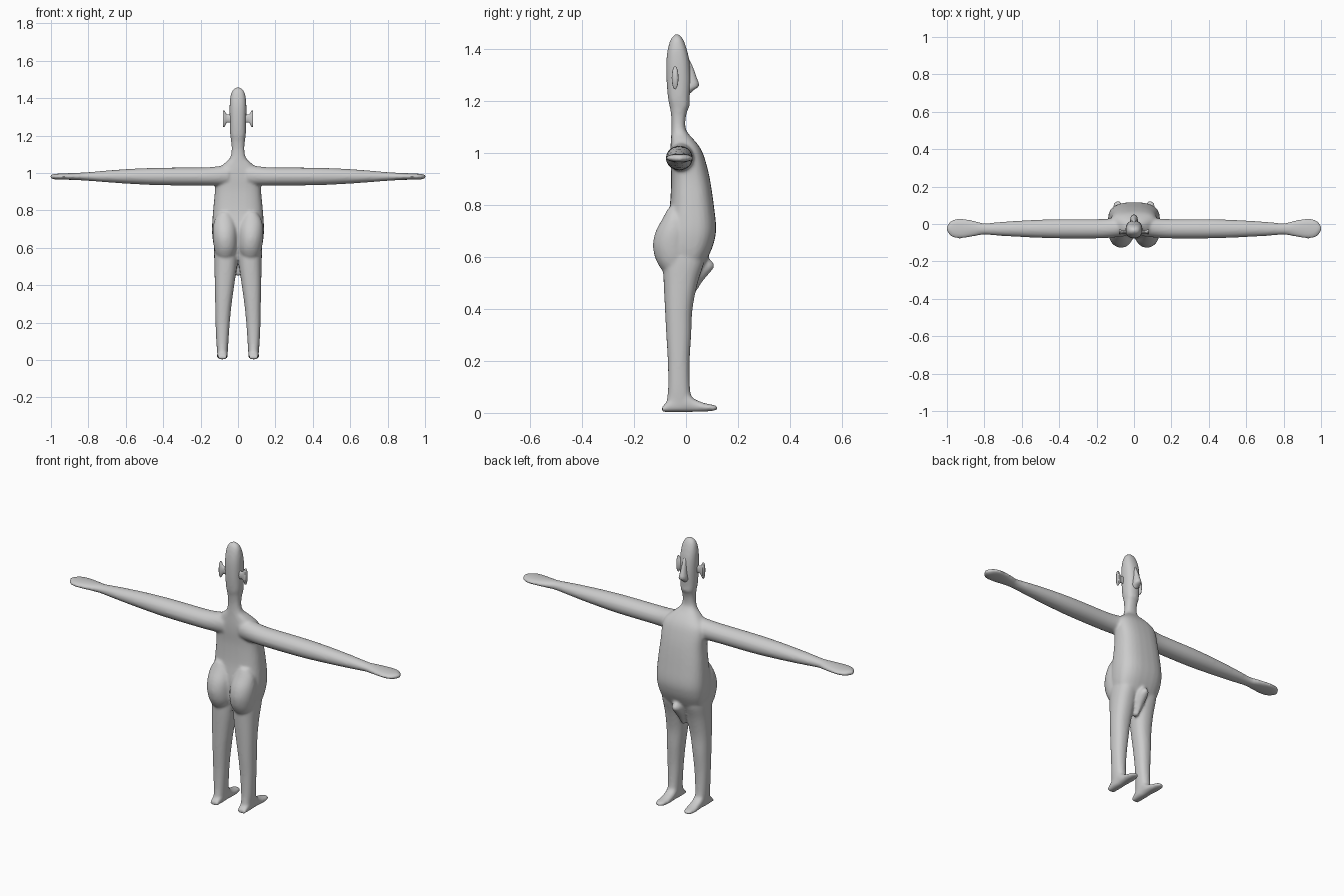
import bpy, bmesh, math
from mathutils import Vector

skin = bpy.data.materials.new("plain grey")
skin.diffuse_color = (0.6, 0.6, 0.6, 1)


def cubic(a, b, c, d, t):
    return b + (c - a) * t / 2 + (2*a - 5*b + 4*c - d) * t*t / 2 + (3*b - a - 3*c + d) * t**3 / 2


def loft(bm, axis, rows, power=2.0, steps=4, sides=28):
    """Closed skin over rows of (position, u min, u max, v min, v max)."""
    fine = []
    for i in range(len(rows) - 1):
        four = [rows[max(i - 1, 0)], rows[i], rows[i + 1], rows[min(i + 2, len(rows) - 1)]]
        for s in range(steps):
            fine.append([cubic(*[r[k] for r in four], s / steps) for k in range(5)])
    fine.append(rows[-1])
    rings = []
    for p, u0, u1, v0, v1 in fine:
        ring = []
        for j in range(sides):
            a = 2 * math.pi * j / sides
            c, s = math.cos(a), math.sin(a)
            u = (u0 + u1) / 2 + (u1 - u0) / 2 * math.copysign(abs(c) ** (2 / power), c)
            v = (v0 + v1) / 2 + (v1 - v0) / 2 * math.copysign(abs(s) ** (2 / power), s)
            ring.append(bm.verts.new({'x': (p, u, v), 'y': (u, p, v), 'z': (u, v, p)}[axis]))
        rings.append(ring)
    faces = [bm.faces.new(rings[0]), bm.faces.new(rings[-1][::-1])]
    for a, b in zip(rings, rings[1:]):
        for j in range(sides):
            k = (j + 1) % sides
            faces.append(bm.faces.new((a[j], b[j], b[k], a[k])))
    bmesh.ops.recalc_face_normals(bm, faces=faces)


def mirrored(rows, side, axis):
    """Flip rows to the left side of the body."""
    if side > 0:
        return rows
    if axis == 'x':
        return [(-p, a, b, c, d) for p, a, b, c, d in rows]
    return [(p, -b, -a, c, d) for p, a, b, c, d in rows]


def finish(bm, name):
    mesh = bpy.data.meshes.new(name)
    bm.to_mesh(mesh)
    bm.free()
    mesh.materials.append(skin)
    for p in mesh.polygons:
        p.use_smooth = True
    ob = bpy.data.objects.new(name, mesh)
    bpy.context.collection.objects.link(ob)
    return ob


bm = bmesh.new()

# torso with round belly
loft(bm, 'z', [
    (0.535, -0.06, 0.06, -0.05, 0.04), (0.56, -0.11, 0.11, -0.06, 0.062),
    (0.60, -0.127, 0.127, -0.07, 0.085), (0.65, -0.136, 0.136, -0.075, 0.106),
    (0.71, -0.139, 0.139, -0.075, 0.116), (0.80, -0.133, 0.133, -0.062, 0.107),
    (0.90, -0.124, 0.124, -0.057, 0.092), (0.97, -0.124, 0.124, -0.06, 0.075),
    (1.01, -0.115, 0.115, -0.06, 0.06), (1.04, -0.085, 0.085, -0.058, 0.04),
    (1.07, -0.05, 0.05, -0.056, 0.012)], 2.7)

# neck and head
loft(bm, 'z', [
    (1.02, -0.085, 0.085, -0.06, 0.045), (1.055, -0.06, 0.06, -0.058, 0.025),
    (1.09, -0.039, 0.039, -0.056, 0.0), (1.13, -0.034, 0.034, -0.056, -0.002),
    (1.165, -0.036, 0.036, -0.06, 0.006), (1.18, -0.038, 0.038, -0.063, 0.014),
    (1.21, -0.042, 0.042, -0.069, 0.014), (1.28, -0.044, 0.044, -0.075, 0.018),
    (1.35, -0.045, 0.045, -0.076, 0.014), (1.40, -0.042, 0.042, -0.07, 0.003),
    (1.435, -0.033, 0.033, -0.06, -0.01), (1.452, -0.019, 0.019, -0.048, -0.022),
    (1.458, -0.005, 0.005, -0.038, -0.03)], 2.4)

# groin bulge
loft(bm, 'z', [
    (0.45, -0.008, 0.008, 0.0, 0.03), (0.50, -0.022, 0.022, 0.0, 0.06),
    (0.53, -0.03, 0.03, 0.0, 0.083), (0.565, -0.03, 0.03, 0.0, 0.11),
    (0.595, -0.022, 0.022, 0.0, 0.09)])

for side in (1, -1):
    # arms ending in flat paddle hands
    loft(bm, 'x', mirrored([
        (0.05, -0.066, 0.035, 0.93, 1.045), (0.12, -0.073, 0.03, 0.932, 1.034),
        (0.20, -0.077, 0.026, 0.933, 1.029), (0.40, -0.077, 0.026, 0.934, 1.028),
        (0.55, -0.072, 0.021, 0.94, 1.023), (0.70, -0.064, 0.012, 0.95, 1.013),
        (0.80, -0.057, 0.004, 0.958, 1.004), (0.85, -0.065, 0.016, 0.961, 1.001),
        (0.92, -0.077, 0.029, 0.964, 0.998), (0.965, -0.073, 0.024, 0.965, 0.996),
        (0.99, -0.054, 0.005, 0.967, 0.993), (1.002, -0.033, -0.015, 0.973, 0.988)],
        side, 'x'))
    # legs
    loft(bm, 'z', mirrored([
        (0.01, 0.057, 0.109, -0.088, 0.015), (0.05, 0.054, 0.112, -0.074, 0.022),
        (0.10, 0.051, 0.116, -0.069, 0.015), (0.20, 0.044, 0.12, -0.07, 0.014),
        (0.30, 0.034, 0.122, -0.076, 0.02), (0.40, 0.02, 0.124, -0.081, 0.025),
        (0.50, 0.006, 0.126, -0.086, 0.045), (0.58, 0.001, 0.128, -0.088, 0.07),
        (0.63, 0.005, 0.125, -0.08, 0.07)], side, 'z'), 2.3)
    # feet
    loft(bm, 'y', mirrored([
        (-0.092, 0.06, 0.106, 0.004, 0.024), (-0.05, 0.056, 0.11, 0.003, 0.06),
        (0.0, 0.055, 0.111, 0.003, 0.08), (0.03, 0.055, 0.111, 0.004, 0.055),
        (0.07, 0.055, 0.113, 0.005, 0.038), (0.105, 0.062, 0.11, 0.008, 0.031),
        (0.121, 0.075, 0.097, 0.013, 0.025)], side, 'y'), 2.5)
    # buttocks
    loft(bm, 'z', mirrored([
        (0.535, 0.045, 0.085, -0.08, -0.02), (0.56, 0.018, 0.115, -0.1, 0.0),
        (0.60, 0.005, 0.128, -0.12, 0.02), (0.65, 0.004, 0.134, -0.127, 0.02),
        (0.70, 0.006, 0.135, -0.116, 0.02), (0.75, 0.02, 0.125, -0.089, 0.0),
        (0.79, 0.045, 0.1, -0.068, -0.02)], side, 'z'))

body = finish(bm, "body")
remesh = body.modifiers.new("blend parts", 'REMESH')
remesh.mode = 'VOXEL'
remesh.voxel_size = 0.007
remesh.use_smooth_shade = True
soften = body.modifiers.new("soften joins", 'SMOOTH')
soften.factor = 0.5
soften.iterations = 6

# wedge nose
bm = bmesh.new()
loft(bm, 'z', [
    (1.23, -0.012, 0.012, -0.01, 0.016), (1.245, -0.02, 0.02, -0.01, 0.033),
    (1.26, -0.021, 0.021, -0.01, 0.051), (1.29, -0.016, 0.016, -0.01, 0.041),
    (1.33, -0.012, 0.012, -0.01, 0.027), (1.365, -0.008, 0.008, -0.01, 0.01)], 2.2, 2, 12)
finish(bm, "nose")

# flared ears on short stems
for side, name in ((1, "right_ear"), (-1, "left_ear")):
    bm = bmesh.new()
    loft(bm, 'x', mirrored([
        (0.03, -0.052, -0.032, 1.265, 1.315), (0.055, -0.05, -0.034, 1.27, 1.312),
        (0.066, -0.052, -0.032, 1.258, 1.322), (0.074, -0.055, -0.029, 1.245, 1.335),
        (0.08, -0.054, -0.03, 1.248, 1.332)], side, 'x'), 2.0, 3, 20)
    finish(bm, name)
